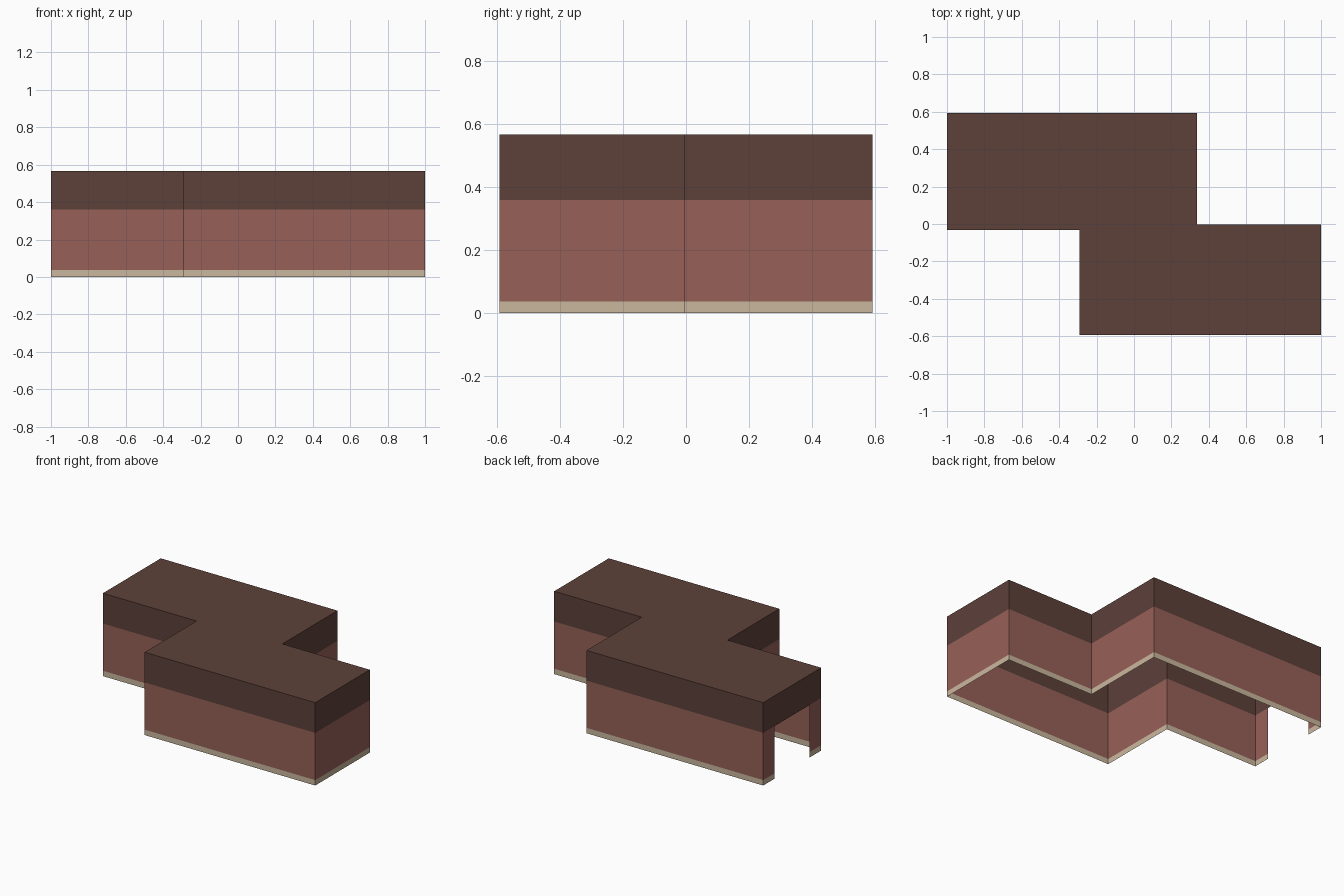
import bpy, bmesh

if "Cube" in bpy.data.objects:
    bpy.data.objects.remove(bpy.data.objects["Cube"])

# Footprint, counter-clockwise; the wall between points 5 and 6 is the open doorway
OUTLINE = [(1, -.593), (1, -.003), (.338, -.003), (.338, .593), (-1, .593),
           (-1, .473), (-1, .09), (-1, -.033), (-.291, -.033), (-.291, -.593)]
DOORWAY = 5
BASE_TOP, WALL_TOP, ROOF_TOP = .037, .36, .567


def material(name, rgb):
    mat = bpy.data.materials.new(name)
    lin = [((c / 255 + .055) / 1.055) ** 2.4 for c in rgb]
    mat.diffuse_color = (*lin, 1)
    mat.use_nodes = True
    mat.node_tree.nodes["Principled BSDF"].inputs["Base Color"].default_value = mat.diffuse_color
    return mat


def band(name, z0, z1, mat, doorway=True, cap=False):
    """Thin-walled strip following the footprint, optionally closed on top."""
    bm = bmesh.new()
    low = [bm.verts.new((x, y, z0)) for x, y in OUTLINE]
    high = [bm.verts.new((x, y, z1)) for x, y in OUTLINE]
    n = len(OUTLINE)
    for i in range(n):
        if doorway and i == DOORWAY:
            continue
        j = (i + 1) % n
        bm.faces.new((low[i], low[j], high[j], high[i]))
    if cap:
        bm.faces.new(high)
    mesh = bpy.data.meshes.new(name)
    bm.to_mesh(mesh)
    bm.free()
    mesh.materials.append(mat)
    obj = bpy.data.objects.new(name, mesh)
    bpy.context.collection.objects.link(obj)
    return obj


# Pale plinth, brick walls, and dark flat roof with a deep fascia over the doorway
band("plinth", 0, BASE_TOP, material("pale stone", (202, 183, 157)))
band("brick_walls", BASE_TOP, WALL_TOP, material("red brick", (151, 97, 88)))
band("roof", WALL_TOP, ROOF_TOP, material("dark brown", (93, 65, 58)),
     doorway=False, cap=True)
